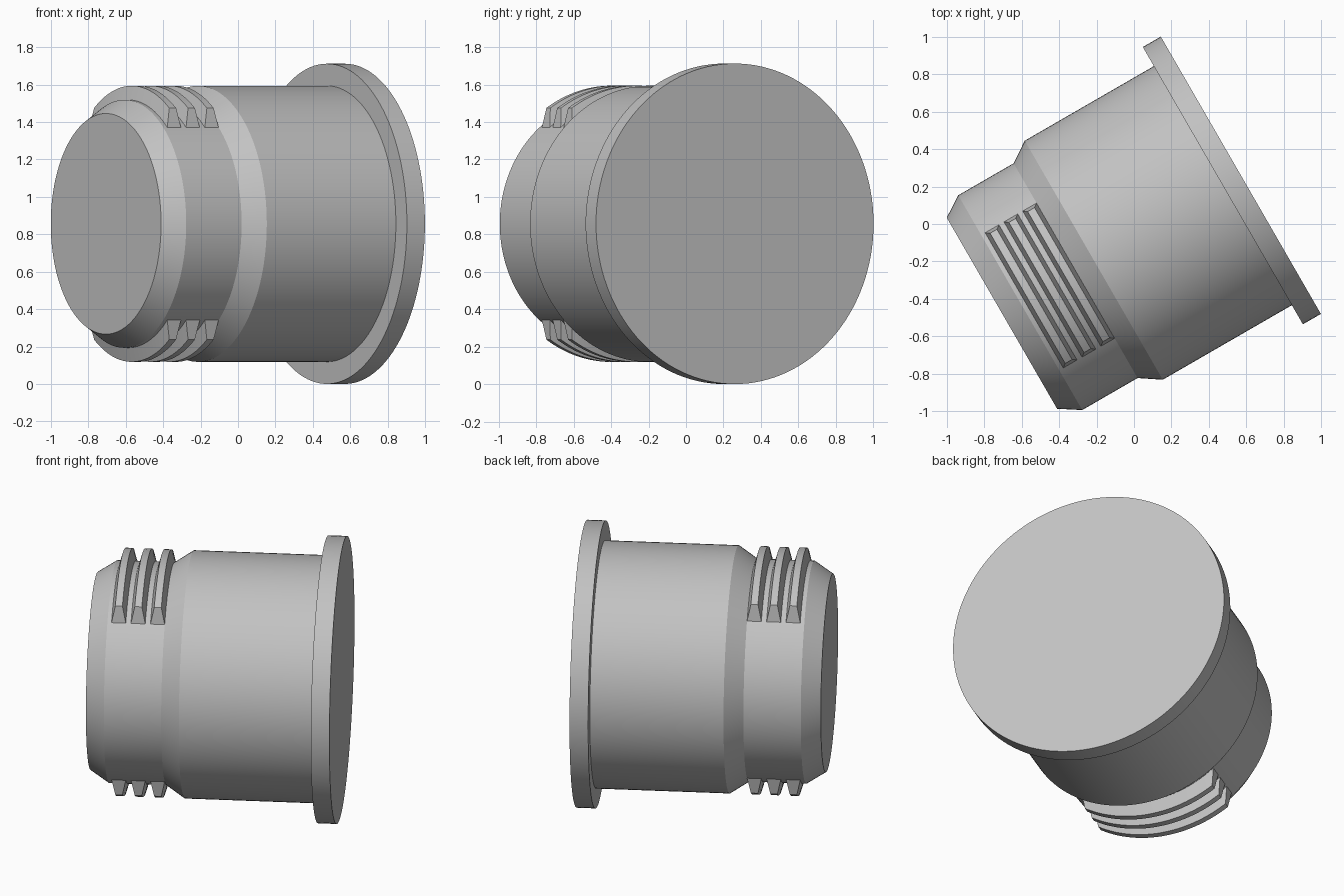
import bpy, bmesh, math
from mathutils import Matrix

cube = bpy.data.objects.get("Cube")
if cube:
    bpy.data.objects.remove(cube, do_unlink=True)

GREY = (0.54, 0.54, 0.54, 1)
grey = bpy.data.materials.new("plain_grey")
grey.use_nodes = True
grey.diffuse_color = GREY
grey.node_tree.nodes["Principled BSDF"].inputs["Base Color"].default_value = GREY

# The plug's axis is local x, turned 30 degrees about z
PLACE = (Matrix.Translation((0, 0, 0.856))
         @ Matrix.Rotation(math.radians(30), 4, 'Z')
         @ Matrix.Translation((0, -0.06, 0)))


def finish(name, bm):
    bmesh.ops.remove_doubles(bm, verts=bm.verts, dist=1e-5)
    bmesh.ops.recalc_face_normals(bm, faces=bm.faces)
    mesh = bpy.data.meshes.new(name)
    bm.to_mesh(mesh)
    bm.free()
    mesh.materials.append(grey)
    obj = bpy.data.objects.new(name, mesh)
    bpy.context.collection.objects.link(obj)
    obj.matrix_world = PLACE
    bpy.ops.object.select_all(action='DESELECT')
    obj.select_set(True)
    bpy.context.view_layer.objects.active = obj
    bpy.ops.object.shade_smooth_by_angle(angle=math.radians(20))
    return obj


def lathe(name, profile, steps=128):
    """Spin a profile of (position, radius) points around the axis."""
    bm = bmesh.new()
    verts = [bm.verts.new((s, 0, r)) for s, r in profile]
    edges = [bm.edges.new(pair) for pair in zip(verts, verts[1:])]
    bmesh.ops.spin(bm, geom=verts + edges, cent=(0, 0, 0), axis=(1, 0, 0),
                   angle=math.tau, steps=steps, use_merge=True)
    return finish(name, bm)


def rib(name, centre, side):
    """Curved ridge with a tapered section and sloping ends."""
    # Section points: offset along axis, radius, half sweep in degrees
    section = [(-0.044, 0.658, 39.5), (-0.021, 0.738, 33),
               (0.021, 0.738, 33), (0.044, 0.658, 39.5)]
    steps = 32
    bm = bmesh.new()
    rings = []
    for i in range(steps + 1):
        u = 2 * i / steps - 1
        ring = []
        for offset, radius, sweep in section:
            a = math.radians(sweep * u)
            ring.append(bm.verts.new((centre + offset, radius * math.sin(a),
                                      side * radius * math.cos(a))))
        rings.append(ring)
    for r0, r1 in zip(rings, rings[1:]):
        for k in range(4):
            n = (k + 1) % 4
            bm.faces.new((r0[k], r0[n], r1[n], r1[k]))
    bm.faces.new(rings[0])
    bm.faces.new(rings[-1])
    return finish(name, bm)


# Stepped barrel, from the chamfered tip to the flange
lathe("barrel", [(-0.85, 0), (-0.85, 0.59), (-0.737, 0.663), (-0.395, 0.663),
                 (-0.283, 0.738), (0.514, 0.738)])

# Wide end flange
lathe("flange", [(0.514, 0.738), (0.514, 0.856), (0.625, 0.856), (0.625, 0)])

# Three grip ribs above and three below the neck
for label, side in (("upper", 1), ("lower", -1)):
    for i in range(3):
        rib(f"{label}_rib_{i + 1}", -0.67 + 0.116 * i, side)
